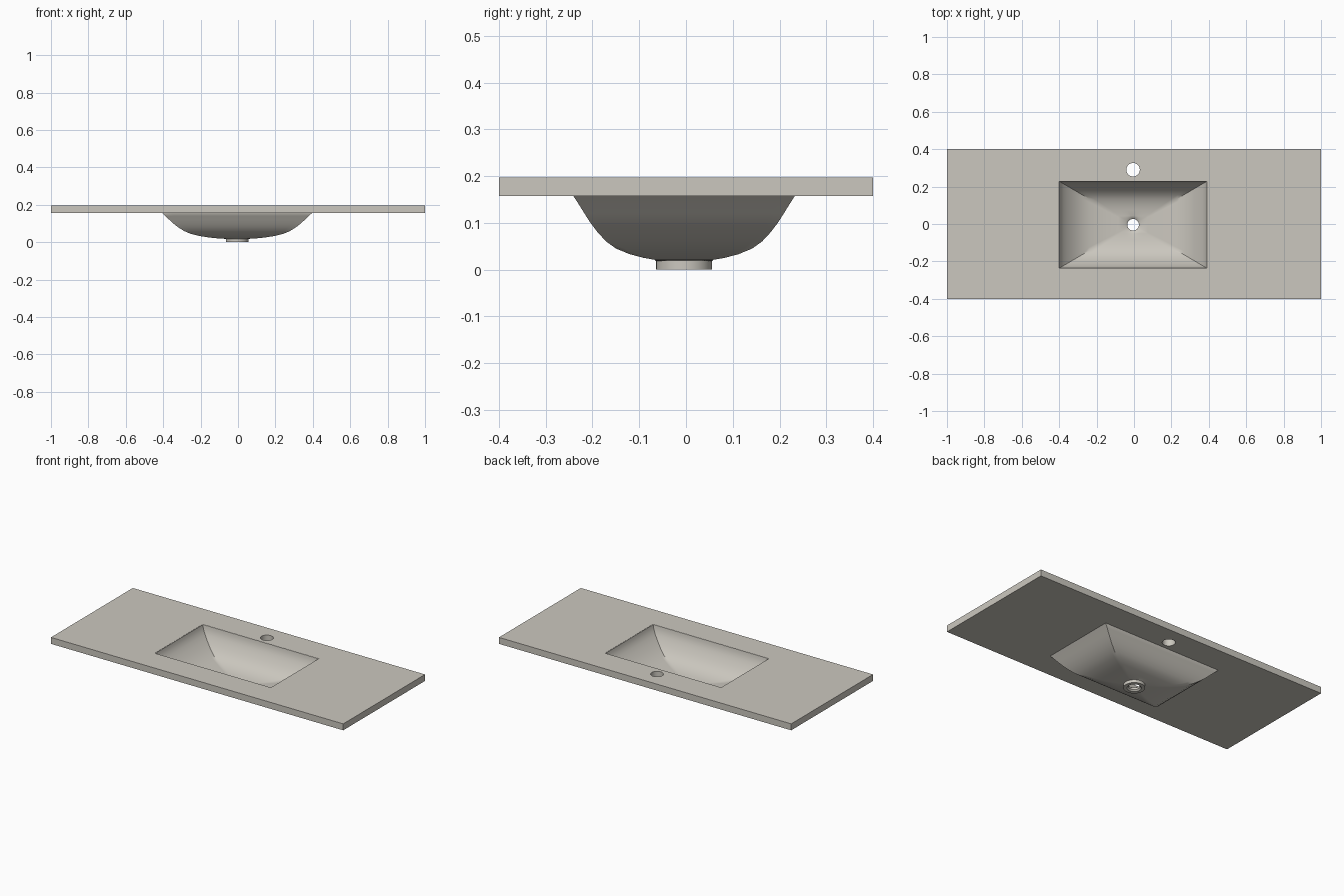
import bpy, bmesh, math

if "Cube" in bpy.data.objects:
    bpy.data.objects.remove(bpy.data.objects["Cube"])

CX, CY = -0.005, -0.004        # basin centre
HX, HY = 0.396, 0.233          # half size of the basin opening
TOP, UNDER = 0.197, 0.157      # countertop faces

stone = bpy.data.materials.new("warm grey stone")
stone.diffuse_color = (0.60, 0.575, 0.52, 1)
stone.use_nodes = True
stone.node_tree.nodes["Principled BSDF"].inputs["Base Color"].default_value = stone.diffuse_color


def finish(ob):
    ob.data.materials.clear()
    ob.data.materials.append(stone)
    bpy.ops.object.select_all(action='DESELECT')
    ob.select_set(True)
    bpy.context.view_layer.objects.active = ob
    bpy.ops.object.shade_smooth_by_angle(angle=math.radians(35))


# countertop: filled outline with a basin cut-out and a tap hole
curve = bpy.data.curves.new("countertop", 'CURVE')
curve.dimensions = '2D'
curve.fill_mode = 'BOTH'
curve.extrude = (TOP - UNDER) / 2


def outline(points):
    s = curve.splines.new('POLY')
    s.points.add(len(points) - 1)
    for p, (x, y) in zip(s.points, points):
        p.co = (x, y, 0, 1)
    s.use_cyclic_u = True


def box(cx, cy, hx, hy):
    return [(cx - hx, cy - hy), (cx + hx, cy - hy), (cx + hx, cy + hy), (cx - hx, cy + hy)]


outline(box(0, 0, 1, 0.4))
outline(box(CX, CY, HX * 1.004, HY * 1.004))
outline([(CX + 0.036 * math.cos(i * math.tau / 48), 0.29 + 0.036 * math.sin(i * math.tau / 48))
         for i in range(48)])
top = bpy.data.objects.new("countertop", curve)
top.location.z = (TOP + UNDER) / 2
bpy.context.collection.objects.link(top)
bpy.context.view_layer.objects.active = top
top.select_set(True)
bpy.ops.object.convert(target='MESH')
top = bpy.context.view_layer.objects.active
bm = bmesh.new()
bm.from_mesh(top.data)
bmesh.ops.remove_doubles(bm, verts=bm.verts, dist=1e-5)
bmesh.ops.recalc_face_normals(bm, faces=bm.faces)
bm.to_mesh(top.data)
bm.free()
finish(top)

# basin and drain: rectangular rings that turn round at the drain
SIDE = 16
corners = [(-1, -1), (1, -1), (1, 1), (-1, 1)]
unit = []
for k in range(4):
    (ax, ay), (bx, by) = corners[k], corners[(k + 1) % 4]
    for i in range(SIDE):
        t = i / SIDE
        unit.append((HX * (ax + (bx - ax) * t), HY * (ay + (by - ay) * t)))


def rect(s, z):
    return [(CX + x * s, CY + y * s, z) for x, y in unit]


def circle(r, z):
    return [(CX + r * x / math.hypot(x, y), CY + r * y / math.hypot(x, y), z) for x, y in unit]


outer = [(1.015, 0.196), (1.015, 0.157), (0.968, 0.14), (0.915, 0.12), (0.86, 0.10),
         (0.795, 0.08), (0.715, 0.06), (0.625, 0.045), (0.50, 0.033), (0.37, 0.025), (0.27, 0.021)]
inner = [(0.20, 0.030), (0.34, 0.034), (0.47, 0.042), (0.595, 0.054), (0.685, 0.068),
         (0.77, 0.088), (0.835, 0.108), (0.89, 0.128), (0.938, 0.148), (0.97, 0.166),
         (0.988, 0.182), (0.998, 0.196)]
rings = [rect(s, z) for s, z in outer]
rings += [circle(r, z) for r, z in [(0.06, 0.018), (0.06, 0.0), (0.040, 0.0), (0.031, 0.008),
                                    (0.031, 0.020), (0.042, 0.028)]]
rings += [rect(s, z) for s, z in inner]

bm = bmesh.new()
loops = [[bm.verts.new(p) for p in ring] for ring in rings]
n = len(unit)
for a, b in zip(loops, loops[1:] + loops[:1]):
    for i in range(n):
        j = (i + 1) % n
        bm.faces.new((a[i], a[j], b[j], b[i]))
bmesh.ops.recalc_face_normals(bm, faces=bm.faces)
me = bpy.data.meshes.new("basin")
bm.to_mesh(me)
bm.free()
basin = bpy.data.objects.new("basin", me)
bpy.context.collection.objects.link(basin)
finish(basin)
